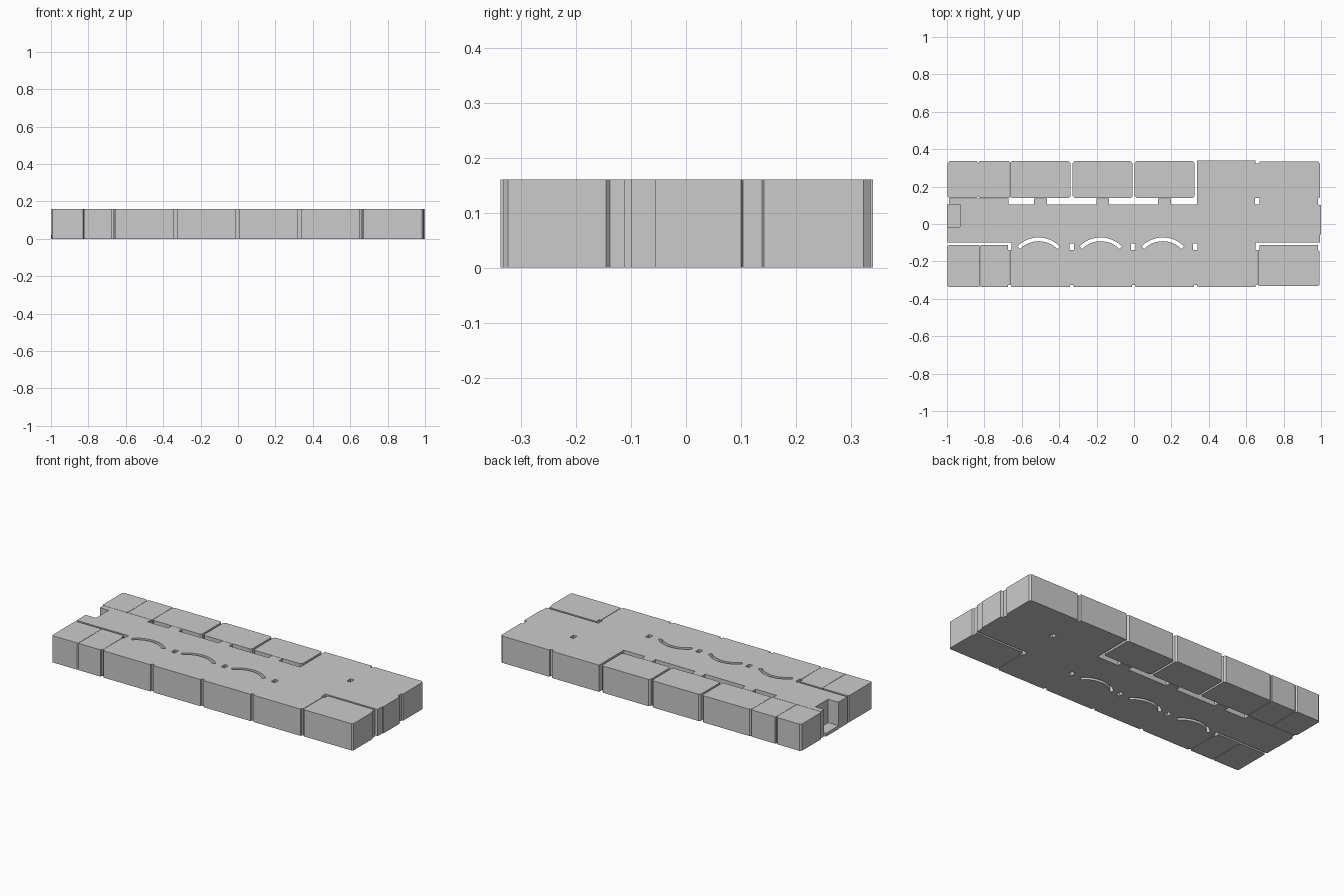
import bpy, bmesh
from math import sin, cos, radians

if "Cube" in bpy.data.objects:
    bpy.data.objects.remove(bpy.data.objects["Cube"])

HEIGHT = 0.16


def plate(name, loops, height=HEIGHT):
    """Extrude a flat outline (first loop) with optional holes up from z = 0."""
    cu = bpy.data.curves.new(name, 'CURVE')
    cu.dimensions = '2D'
    cu.fill_mode = 'BOTH'
    cu.extrude = height / 2
    for pts in loops:
        sp = cu.splines.new('POLY')
        sp.points.add(len(pts) - 1)
        for p, (x, y) in zip(sp.points, pts):
            p.co = (x, y, 0, 1)
        sp.use_cyclic_u = True
    tmp = bpy.data.objects.new(name + "_tmp", cu)
    bpy.context.collection.objects.link(tmp)
    bpy.context.view_layer.update()
    dg = bpy.context.evaluated_depsgraph_get()
    me = bpy.data.meshes.new_from_object(tmp.evaluated_get(dg))
    bpy.data.objects.remove(tmp)
    # weld caps to walls and rest the part on the ground
    bm = bmesh.new()
    bm.from_mesh(me)
    bmesh.ops.remove_doubles(bm, verts=bm.verts, dist=1e-5)
    bmesh.ops.translate(bm, verts=bm.verts, vec=(0, 0, height / 2))
    bmesh.ops.recalc_face_normals(bm, faces=bm.faces)
    for f in bm.faces:
        f.smooth = False
    bm.to_mesh(me)
    bm.free()
    me.name = name
    ob = bpy.data.objects.new(name, me)
    bpy.context.collection.objects.link(ob)
    return ob


def rect(x0, x1, y0, y1):
    return [(x0, y0), (x1, y0), (x1, y1), (x0, y1)]


def block(x0, x1, y0, y1, c=0.01):
    """Rectangle with clipped corners."""
    return [(x0 + c, y0), (x1 - c, y0), (x1, y0 + c), (x1, y1 - c),
            (x1 - c, y1), (x0 + c, y1), (x0, y1 - c), (x0, y0 + c)]


def arc_slot(cx, cy=-0.232, r0=0.14, r1=0.16, half=45, n=12):
    angs = [radians(-half + 2 * half * i / n) for i in range(n + 1)]
    outer = [(cx + r1 * sin(a), cy + r1 * cos(a)) for a in angs]
    inner = [(cx + r0 * sin(a), cy + r0 * cos(a)) for a in reversed(angs)]
    return outer + inner


# main body outline, counter-clockwise from the left end
outline = [(-0.998, -0.1), (-0.655, -0.1), (-0.655, -0.14), (-0.664, -0.14),
           (-0.664, -0.325), (-0.655, -0.328), (-0.655, -0.337)]
for c in (-0.333, -0.002, 0.33):                  # front edge notches
    outline += [(c - 0.01, -0.337), (c - 0.01, -0.325),
                (c + 0.01, -0.325), (c + 0.01, -0.337)]
outline += [(0.65, -0.337), (0.65, -0.328), (0.659, -0.325), (0.659, -0.14),
            (0.65, -0.14), (0.65, -0.1), (0.995, -0.1), (0.995, -0.055),
            (1.0, -0.055), (1.0, 0.1), (0.984, 0.104), (0.984, 0.138),
            (0.994, 0.142), (0.994, 0.323), (0.984, 0.335), (0.67, 0.335),
            (0.67, 0.323), (0.65, 0.323), (0.65, 0.34), (0.338, 0.34),
            (0.338, 0.105)]
for right, left in ((0.198, 0.128), (-0.133, -0.2), (-0.465, -0.535)):
    outline += [(right, 0.105), (right, 0.137), (left, 0.137), (left, 0.105)]
outline += [(-0.672, 0.105), (-0.672, 0.137), (-0.988, 0.137), (-0.988, 0.105),
            (-0.93, 0.105), (-0.93, -0.015), (-0.998, -0.015)]

# through holes: pegs and curved slots
holes = [rect(c - 0.012, c + 0.012, -0.138, -0.103) for c in (-0.333, -0.003, 0.328)]
holes.append(rect(0.648, 0.672, 0.104, 0.138))
holes += [arc_slot(c) for c in (-0.51, -0.178, 0.154)]
plate("main_body", [outline] + holes)

# floor of the recess at the left end
plate("recess_floor", [rect(-1.0, -0.93, -0.015, 0.105)], 0.02)

# rear row of blocks
for i, (a, b) in enumerate([(-0.997, -0.83), (-0.828, -0.666), (-0.664, -0.34),
                            (-0.328, -0.008), (0.004, 0.324)]):
    plate(f"rear_block_{i + 1}", [block(a, b, 0.139, 0.336, 0.002 if i == 1 else 0.01)])

# front corner blocks
plate("front_left_outer_block", [block(-0.997, -0.823, -0.336, -0.112, 0.006)])
plate("front_left_inner_block", [[
    (-0.821, -0.336), (-0.675, -0.336), (-0.675, -0.325), (-0.666, -0.325),
    (-0.666, -0.14), (-0.675, -0.14), (-0.675, -0.112), (-0.821, -0.112)]])
plate("front_right_block", [[
    (0.67, -0.332), (0.984, -0.332), (0.992, -0.324), (0.992, -0.145),
    (0.984, -0.138), (0.984, -0.112), (0.672, -0.112), (0.672, -0.14),
    (0.662, -0.14), (0.662, -0.324)]])
